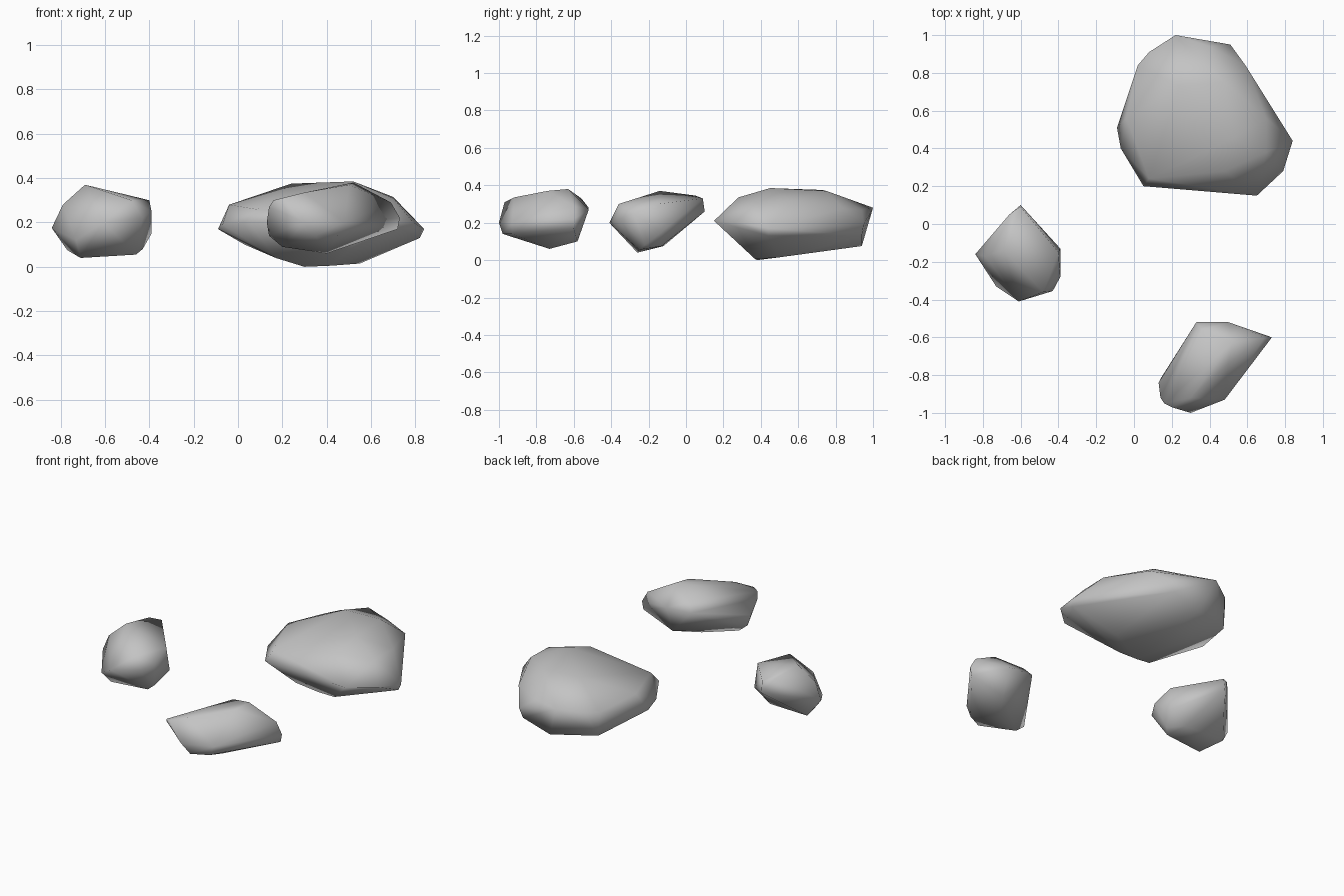
import bpy
import bmesh

# Remove the default cube
default_cube = bpy.data.objects.get("Cube")
if default_cube:
    bpy.data.objects.remove(default_cube, do_unlink=True)


def make_material(name, colour):
    material = bpy.data.materials.new(name)
    material.use_nodes = True
    material.diffuse_color = colour
    shader = next(node for node in material.node_tree.nodes
                  if node.type == "BSDF_PRINCIPLED")
    shader.inputs["Base Color"].default_value = colour
    shader.inputs["Roughness"].default_value = .9
    return material


def make_rock(name, material, corners):
    """Wrap a handful of corner points in a smooth shaded convex boulder."""
    bm = bmesh.new()
    for corner in corners:
        bm.verts.new(corner)
    bmesh.ops.convex_hull(bm, input=list(bm.verts), use_existing_faces=False)

    # Drop corners that ended up inside the hull
    unused = [vert for vert in bm.verts if not vert.link_faces]
    bmesh.ops.delete(bm, geom=unused, context="VERTS")
    bmesh.ops.recalc_face_normals(bm, faces=list(bm.faces))
    for face in bm.faces:
        face.smooth = True

    mesh = bpy.data.meshes.new(name)
    bm.to_mesh(mesh)
    bm.free()
    mesh.materials.append(material)
    rock = bpy.data.objects.new(name, mesh)
    bpy.context.scene.collection.objects.link(rock)
    return rock


stone = make_material("grey stone", (.55, .55, .55, 1))

# Wide flat boulder at the back: rim, crown, underside
large_rim = [
    (.65, .15, .21), (.05, .2, .2), (-.07, .4, .19), (-.09, .51, .17),
    (-.04, .56, .28), (.02, .84, .25), (.08, .91, .26), (.22, 1, .28),
    (.4, .94, .27), (.51, .95, .19), (.59, .84, .275),
    (.84, .44, .17), (.79, .28, .2),
]
large_crown = [
    (.08, .24, .26), (.48, .28, .335), (.7, .38, .31), (.7, .56, .315),
    (.52, .45, .385), (.24, .73, .375), (.48, .75, .37),
]
large_underside = [
    (.82, .44, .13), (.55, .5, .015), (.42, .37, .005), (.3, .38, .0),
    (.17, .34, .04), (.03, .84, .1), (.3, .94, .075), (.49, .94, .13),
]
make_rock("large_rock", stone, large_rim + large_crown + large_underside)

# Small upright stone on the left of the front
make_rock("small_rock", stone, [
    (-.84, -.16, .175), (-.79, -.17, .28), (-.69, -.14, .37),
    (-.66, .05, .345), (-.6, .09, .33), (-.6, .1, .26),
    (-.4, -.15, .3), (-.39, -.28, .25), (-.39, -.13, .15),
    (-.43, -.355, .22), (-.48, -.36, .3), (-.61, -.41, .2),
    (-.73, -.33, .12), (-.77, -.12, .075), (-.71, -.26, .04),
    (-.46, -.25, .055), (-.43, -.22, .08), (-.5, -.13, .075),
])

# Long slanted stone at the front
make_rock("long_rock", stone, [
    (.14, -.92, .27), (.13, -.84, .2), (.14, -.82, .14), (.16, -.95, .3),
    (.2, -.97, .31), (.3, -1, .2), (.35, -.98, .14), (.45, -.93, .14),
    (.48, -.93, .2), (.4, -.73, .06), (.2, -.82, .09),
    (.33, -.52, .28), (.5, -.52, .27), (.5, -.58, .1),
    (.72, -.6, .17), (.73, -.6, .22), (.69, -.6, .29),
    (.52, -.63, .38), (.5, -.74, .37), (.3, -.92, .335), (.36, -.56, .33),
])
